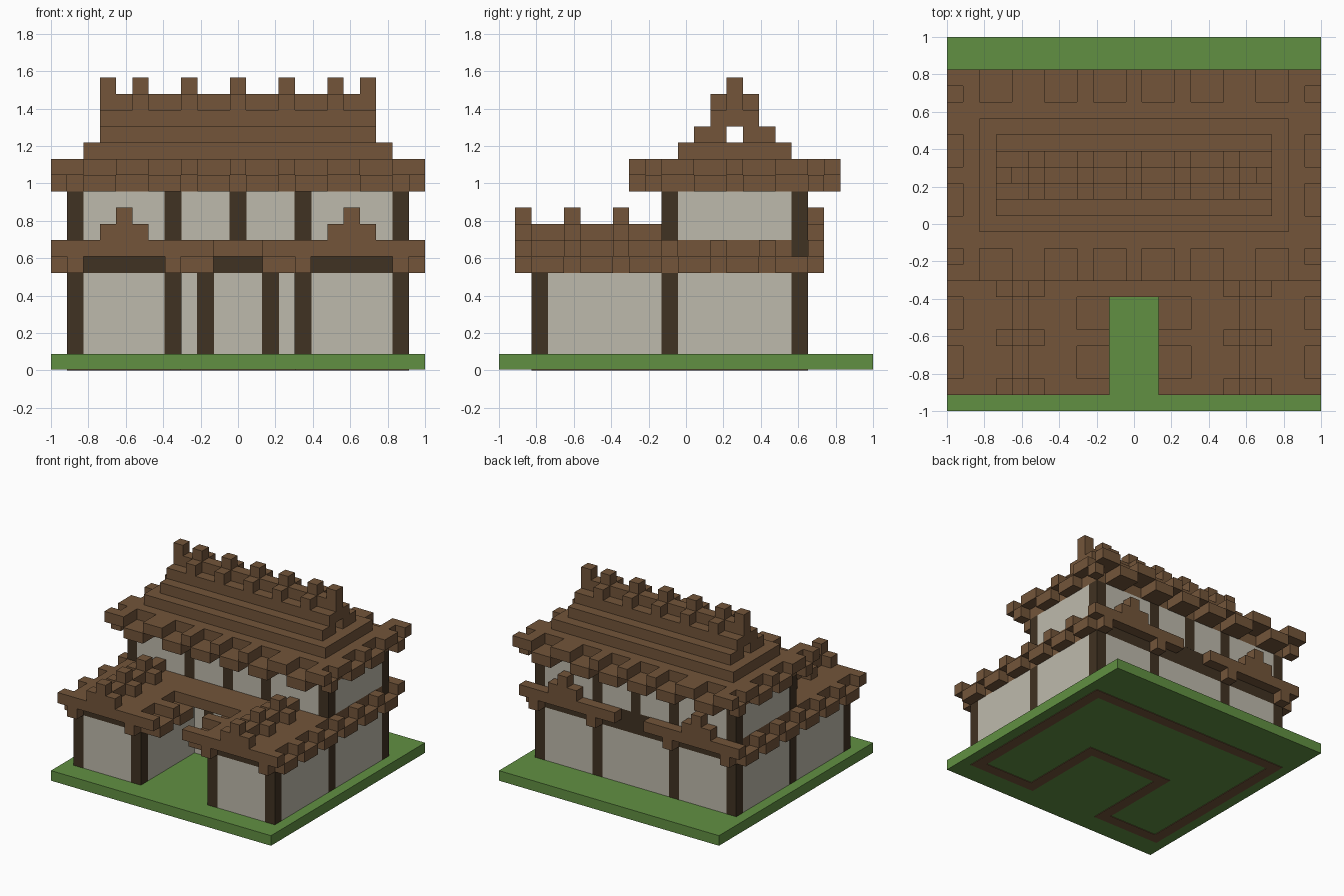
import bpy
import bmesh

if "Cube" in bpy.data.objects:
    bpy.data.objects.remove(bpy.data.objects["Cube"], do_unlink=True)

COUNT = 23              # grid cells along the longest side
CELL = 2 / COUNT
LAST = COUNT - 1


def make_material(name, srgb):
    linear = [((c / 255 + 0.055) / 1.055) ** 2.4 for c in srgb] + [1]
    material = bpy.data.materials.new(name)
    material.use_nodes = True
    material.diffuse_color = linear
    shader = material.node_tree.nodes["Principled BSDF"]
    shader.inputs["Base Color"].default_value = linear
    shader.inputs["Roughness"].default_value = 0.9
    return material


grass = make_material("grass green", (97, 144, 66))
tile = make_material("roof brown", (115, 85, 58))
timber = make_material("dark timber", (64, 50, 34))
plaster = make_material("pale plaster", (190, 186, 172))


def build(name, material, blocks, mirror=False):
    """Join blocks given as inclusive cell ranges (x, y, z); mirror in x if asked."""
    blocks = list(blocks)
    if mirror:
        blocks += [((LAST - x[1], LAST - x[0]), y, z) for x, y, z in blocks]
    bm = bmesh.new()
    for block in dict.fromkeys(blocks):
        low = [r[0] * CELL for r in block]
        high = [(r[1] + 1) * CELL for r in block]
        for vert in bmesh.ops.create_cube(bm, size=1)["verts"]:
            for axis in range(3):
                end = high[axis] if vert.co[axis] > 0 else low[axis]
                vert.co[axis] = end - (1 if axis < 2 else 0)
    mesh = bpy.data.meshes.new(name)
    bm.to_mesh(mesh)
    bm.free()
    mesh.materials.append(material)
    obj = bpy.data.objects.new(name, mesh)
    bpy.context.collection.objects.link(obj)
    return obj


def one(n):
    return (n, n)


# Lawn with the foundation outline showing underneath
SKIN = 0.05
build("lawn", grass, [((0, LAST), (0, LAST), (SKIN, 0))])


def wing_walls(z):
    """Left half of the U-shaped plan."""
    return [
        (one(1), (2, 18), z),
        ((2, 6), one(2), z),
        (one(7), (2, 10), z),
        ((8, 11), one(10), z),
        ((2, 11), one(18), z),
    ]


build("foundation", tile, wing_walls((0, SKIN - 1)), mirror=True)

# Ground floor
LOWER = (1, 5)
build("lower_walls", plaster, wing_walls(LOWER), mirror=True)
PROUD = 0.012           # posts sit barely proud of the plaster


def post(x, y, z):
    return ((x - PROUD, x + PROUD), (y - PROUD, y + PROUD), z)


lower_spots = [(1, 2), (7, 2), (1, 10), (7, 10), (9, 10), (1, 18), (7, 18)]
build("lower_posts", timber, [post(x, y, LOWER) for x, y in lower_spots], mirror=True)
build("lower_beams", timber, [
    ((2, 6), one(2), one(6)),
    ((8, 11), one(10), one(6)),
    ((2, 11), one(18), one(6)),
    ((1, 11), one(18), one(7)),
], mirror=True)

# Lower roof: slab, solid edge courses and back eave
build("lower_roof", tile, [
    ((1, 7), (1, 17), one(7)),
    ((8, 11), (7, 17), one(7)),
    ((0, 9), one(19), one(7)),
    (one(1), (1, 19), one(6)),
    (one(7), (1, 9), one(6)),
    (one(7), one(19), one(6)),
], mirror=True)

# Lower eaves: alternating raised and lowered tiles
RIBS = range(1, 20, 3)
lower_eaves = []
for y in RIBS:
    lower_eaves.append((one(0), one(y), one(7)))
    if y < 18:
        lower_eaves.append((one(0), (y + 1, y + 2), one(6)))
    if y < 7:
        lower_eaves.append(((8, 9), one(y), one(7)))
        lower_eaves.append(((8, 9), (y + 1, y + 2), one(6)))
build("lower_eaves", tile, lower_eaves, mirror=True)

# Wing ridges with caps
ridges = [(one(4), (1, 9), one(8)), (one(4), one(19), one(8))]
for y in (1, 4, 7, 19):
    ridges.append(((3, 5), one(y), one(8)))
    ridges.append((one(4), one(y), one(9)))
build("wing_ridges", tile, ridges, mirror=True)

# Upper floor
UPPER = (8, 10)
build("upper_walls", plaster, [
    (one(1), (10, 18), UPPER),
    ((2, 11), one(10), UPPER),
    ((2, 11), one(18), UPPER),
], mirror=True)
build("upper_posts", timber,
      [post(x, y, UPPER) for x in (1, 7, 11) for y in (10, 18)], mirror=True)

# Upper roof: stepped courses with a hollow attic
build("upper_roof", tile, [
    ((1, 21), (10, 18), (11, 12)),
    ((2, 20), (11, 17), one(13)),
    ((3, 19), (12, 13), one(14)),
    ((3, 19), (15, 16), one(14)),
    ((3, 19), (13, 15), one(15)),
    ((3, 19), one(14), one(16)),
])

# Upper eaves: tiles drop one step in each valley
FRONT_VALLEYS = {2, 3, 6, 7, 9, 10, 12, 13, 15, 16, 19, 20}
SIDE_VALLEYS = {9, 12, 13, 15, 16, 19}
upper_eaves = []
for x in range(1, LAST):
    level = 11 if x in FRONT_VALLEYS else 12
    for rows in ((8, 9), (19, 20)):
        upper_eaves.append((one(x), rows, one(level)))
for y in range(8, 21):
    level = 11 if y in SIDE_VALLEYS else 12
    for x in (0, LAST):
        upper_eaves.append((one(x), one(y), one(level)))
build("upper_eaves", tile, upper_eaves)

# Ridge caps along the top
caps = [(one(x), one(14), one(17)) for x in (3, 5, 8, 11)]
caps += [(one(x), (13, 15), one(16)) for x in (5, 8, 11)]
build("ridge_caps", tile, caps, mirror=True)
